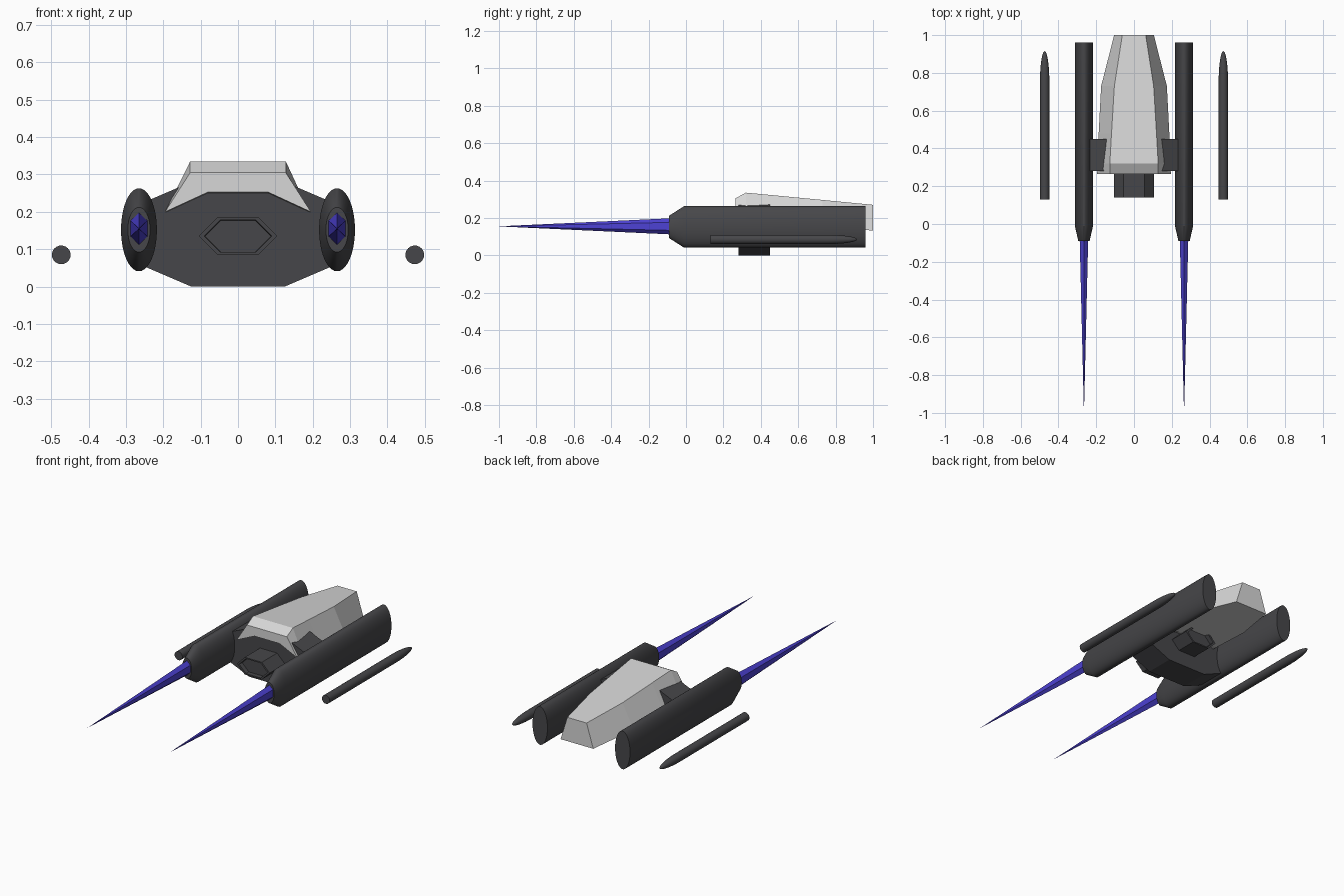
import bpy, bmesh, math

if "Cube" in bpy.data.objects:
    bpy.data.objects.remove(bpy.data.objects["Cube"])


def material(name, rgb):
    m = bpy.data.materials.new(name)
    m.diffuse_color = (*rgb, 1)
    m.use_nodes = True
    m.node_tree.nodes["Principled BSDF"].inputs["Base Color"].default_value = m.diffuse_color
    return m


DARK = material("dark_grey", (0.062, 0.062, 0.067))
WHITE = material("off_white", (0.68, 0.68, 0.68))
BLUE = material("flame_blue", (0.075, 0.055, 0.66))


def loft(name, rings, mat, smooth=False):
    """Skin equal-length rings of points and cap both ends."""
    bm = bmesh.new()
    loops = [[bm.verts.new(p) for p in ring] for ring in rings]
    n = len(rings[0])
    for a, b in zip(loops, loops[1:]):
        for i in range(n):
            j = (i + 1) % n
            bm.faces.new((a[i], a[j], b[j], b[i]))
    bm.faces.new(loops[0])
    bm.faces.new(loops[-1])
    bmesh.ops.remove_doubles(bm, verts=bm.verts, dist=1e-5)
    bmesh.ops.recalc_face_normals(bm, faces=bm.faces)
    me = bpy.data.meshes.new(name)
    bm.to_mesh(me)
    bm.free()
    me.materials.append(mat)
    ob = bpy.data.objects.new(name, me)
    bpy.context.collection.objects.link(ob)
    if smooth:
        bpy.ops.object.select_all(action='DESELECT')
        ob.select_set(True)
        bpy.context.view_layer.objects.active = ob
        bpy.ops.object.shade_smooth_by_angle(angle=math.radians(30))
    return ob


def tube(name, x, z, sections, sides, mat, smooth=False):
    """Elliptical tube along y from (y, x radius, z radius) sections."""
    rings = []
    for y, rx, rz in sections:
        ring = []
        for i in range(sides):
            a = 2 * math.pi * i / sides
            ring.append((x + rx * math.sin(a), y, z + rz * math.cos(a)))
        rings.append(ring)
    return loft(name, rings, mat, smooth)


def mirrored(points):
    """Close an x >= 0 half outline, listed from top to bottom."""
    return points + [(-x, z) for x, z in reversed(points)]


# Upper hull: trapezoid sections, arched underside at the front lip
# y, top half width, top z, side half width, side z, belly half width, belly z
hull = [(0.265, 0.128, 0.305, 0.195, 0.200, 0.080, 0.253),
        (0.320, 0.128, 0.335, 0.193, 0.195, 0.080, 0.245),
        (0.480, 0.119, 0.320, 0.187, 0.180, 0.080, 0.180),
        (0.730, 0.104, 0.296, 0.174, 0.158, 0.080, 0.158),
        (1.000, 0.062, 0.270, 0.105, 0.132, 0.050, 0.132)]
loft("upper_hull",
     [[(x, y, z) for x, z in mirrored([(tw, tz), (sw, sz), (bw, bz)])]
      for y, tw, tz, sw, sz, bw, bz in hull], WHITE)

# Octagonal cross frame joining the two nacelles
frame = mirrored([(0.125, 0.28), (0.265, 0.22), (0.265, 0.06), (0.125, 0.0)])
loft("cross_frame", [[(x, y, z) for x, z in frame] for y in (0.28, 0.45)], DARK)

# Hexagonal core with a shallow recess at each end
core = [(0.14 + 0.025, 0.84), (0.14, 0.86), (0.14, 1.0),
        (0.57, 1.0), (0.57, 0.86), (0.57 - 0.025, 0.84)]
hexagon = mirrored([(0.055, 0.05), (0.105, 0.0), (0.055, -0.05)])
loft("hex_core", [[(x * s, y, 0.135 + z * s) for x, z in hexagon]
                  for y, s in core], DARK)

# Paired nacelles, exhaust flames and outer rods
for side, sx in (("left", -1), ("right", 1)):
    tube(side + "_nacelle", sx * 0.265, 0.152,
         [(-0.09, 0.030, 0.060), (-0.01, 0.048, 0.111), (0.96, 0.048, 0.111)],
         40, DARK, True)
    tube(side + "_flame", sx * 0.265, 0.155,
         [(-1.0, 0.0002, 0.0003), (-0.08, 0.026, 0.043)], 6, BLUE)
    nose = []
    for i in range(9):
        t = math.pi / 2 * i / 8
        r = max(0.025 * math.cos(t), 0.0005)
        nose.append((0.75 + 0.165 * math.sin(t), r, r))
    tube(side + "_rod", sx * 0.473, 0.085, [(0.13, 0.025, 0.025)] + nose,
         24, DARK, True)
